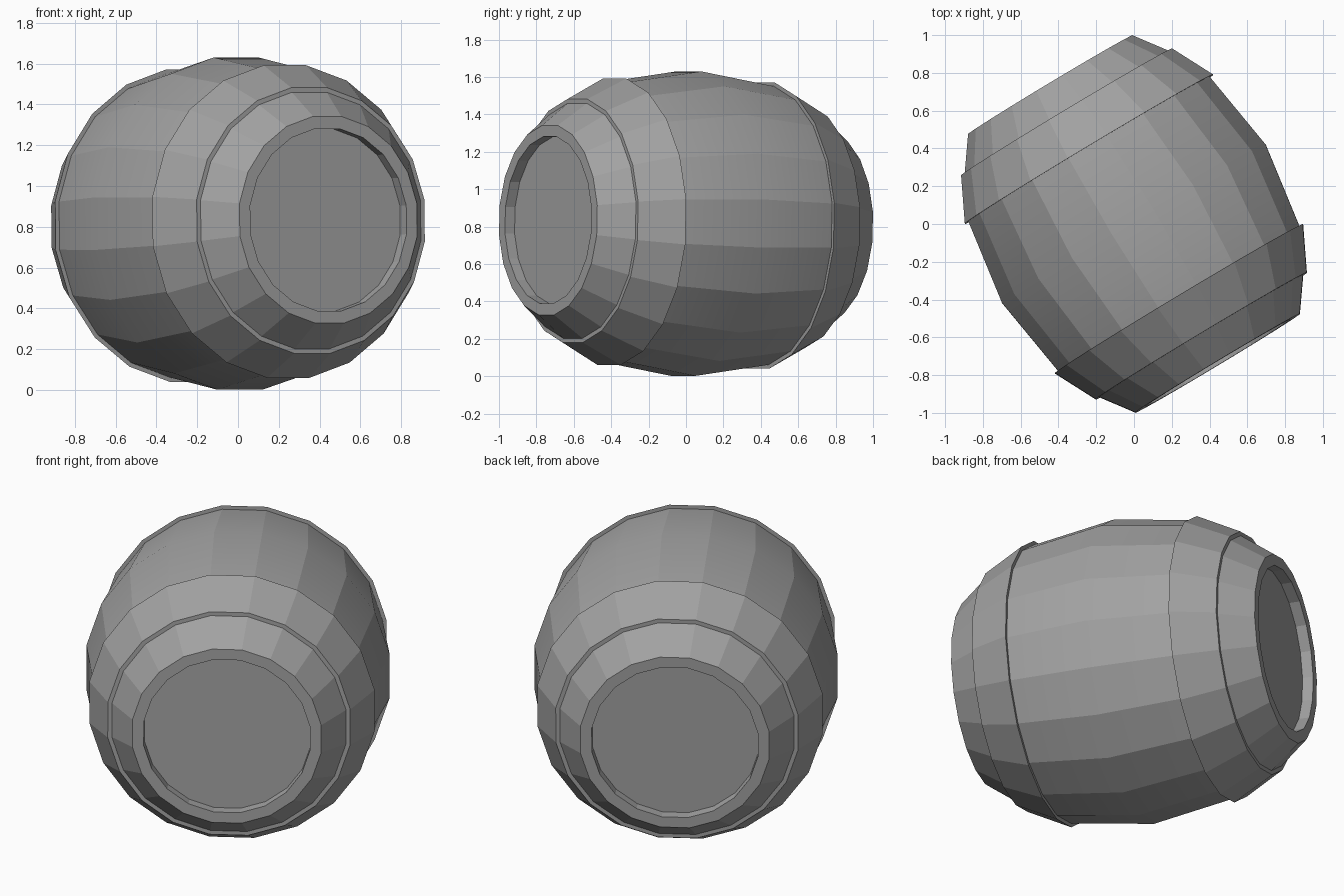
import bpy, bmesh, math
from mathutils import Vector, Matrix

if "Cube" in bpy.data.objects:
    bpy.data.objects.remove(bpy.data.objects["Cube"])

SIDES = 20
FLAT = math.cos(math.pi / SIDES)      # flat-to-corner ratio

# Barrel lies on its side, turned 31 degrees and pitched slightly up at the front
yaw, pitch = math.radians(31), math.radians(1.25)
axis = Vector((math.sin(yaw) * math.cos(pitch), -math.cos(yaw) * math.cos(pitch), math.sin(pitch)))
side = Vector((math.cos(yaw), math.sin(yaw), 0))
up = axis.cross(side)
POSE = Matrix.Translation((0, 0, 0.816)) @ Matrix((side, up, axis)).transposed().to_4x4()

grey = bpy.data.materials.new("barrel grey")
grey.diffuse_color = (0.36, 0.36, 0.36, 1)
grey.use_nodes = True
grey.node_tree.nodes["Principled BSDF"].inputs["Base Color"].default_value = grey.diffuse_color


def lathe(name, profile, closed):
    """Spin (position along axis, flat radius) points around the barrel axis."""
    bm = bmesh.new()
    rings = []
    for u, r in profile:
        ring = []
        for k in range(SIDES):
            a = (k + 0.5) * 2 * math.pi / SIDES
            ring.append(bm.verts.new((r / FLAT * math.cos(a), r / FLAT * math.sin(a), u)))
        rings.append(ring)
    pairs = list(zip(rings, rings[1:]))
    if closed:
        pairs.append((rings[-1], rings[0]))
    else:
        bm.faces.new(rings[0])
        bm.faces.new(rings[-1])
    for r0, r1 in pairs:
        for k in range(SIDES):
            j = (k + 1) % SIDES
            bm.faces.new((r0[k], r0[j], r1[j], r1[k]))
    bmesh.ops.recalc_face_normals(bm, faces=bm.faces)
    # Only the belly ring is soft; staves and rims stay crisp
    for f in bm.faces:
        f.smooth = True
    for e in bm.edges:
        e.smooth = all(abs(v.co.z) < 1e-4 for v in e.verts)
    mesh = bpy.data.meshes.new(name)
    bm.to_mesh(mesh)
    bm.free()
    mesh.materials.append(grey)
    obj = bpy.data.objects.new(name, mesh)
    obj.matrix_world = POSE
    bpy.context.collection.objects.link(obj)


# Body with recessed lids at both ends
half = [(0.46, 0.745), (0.69, 0.63), (0.86, 0.507), (0.86, 0.446), (0.80, 0.446)]
lathe("barrel_body", [(-u, r) for u, r in reversed(half)] + [(0, 0.814)] + half, False)

# Raised hoops near each end
for s, name in ((1, "front_hoop"), (-1, "back_hoop")):
    lathe(name, [(s * u, r) for u, r in
                 ((0.462, 0.766), (0.692, 0.651), (0.692, 0.61), (0.462, 0.725))], True)
